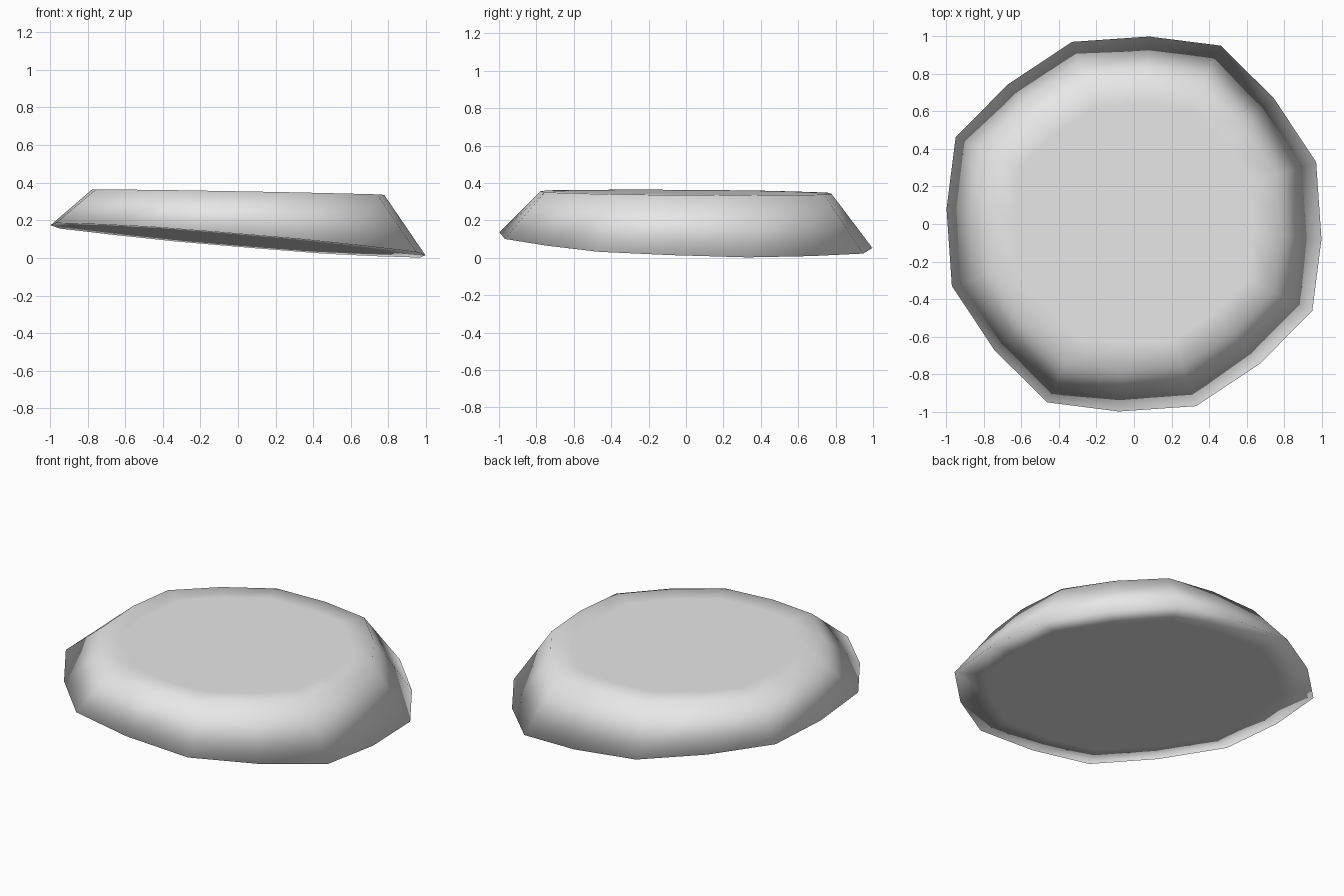
import bpy, bmesh
from math import cos, sin, radians
from mathutils import Vector

cube = bpy.data.objects.get("Cube")
if cube:
    bpy.data.objects.remove(cube, do_unlink=True)

# Plain grey material
grey = bpy.data.materials.new("light_grey")
grey.use_nodes = True
color = (0.8, 0.8, 0.8, 1)
grey.diffuse_color = color
grey.node_tree.nodes["Principled BSDF"].inputs["Base Color"].default_value = color

# One quarter of the worn outline: angle and radius, repeated four times
QUARTER = [(-4.6, 1.0), (18.8, 1.023), (42, 1.0), (64, 1.055)]
OUTLINE = [(r * cos(radians(a + 90 * q)), r * sin(radians(a + 90 * q)))
           for q in range(4) for a, r in QUARTER]


def bottom_plane(x, y):
    return 0.094 - 0.083 * x - 0.035 * y


def top_plane(x, y):
    return 0.349 - 0.018 * x - 0.007 * y


def ring(bm, scale, plane):
    return [bm.verts.new((x * scale, y * scale, plane(x * scale, y * scale)))
            for x, y in OUTLINE]


# Tapered disc: flat base, sloping wall, flat top, both caps with a border ring
bm = bmesh.new()
rings = [ring(bm, 0.82, bottom_plane), ring(bm, 1.0, bottom_plane),
         ring(bm, 0.78, top_plane), ring(bm, 0.64, top_plane)]
count = len(OUTLINE)
for lower, upper in zip(rings, rings[1:]):
    for i in range(count):
        j = (i + 1) % count
        bm.faces.new((lower[i], lower[j], upper[j], upper[i]))
bm.faces.new(rings[0][::-1])
bm.faces.new(rings[-1])
bmesh.ops.recalc_face_normals(bm, faces=bm.faces[:])
for face in bm.faces:
    face.smooth = True

mesh = bpy.data.meshes.new("tapered_disc")
bm.to_mesh(mesh)
bm.free()
mesh.materials.append(grey)
disc = bpy.data.objects.new("tapered_disc", mesh)
bpy.context.collection.objects.link(disc)
